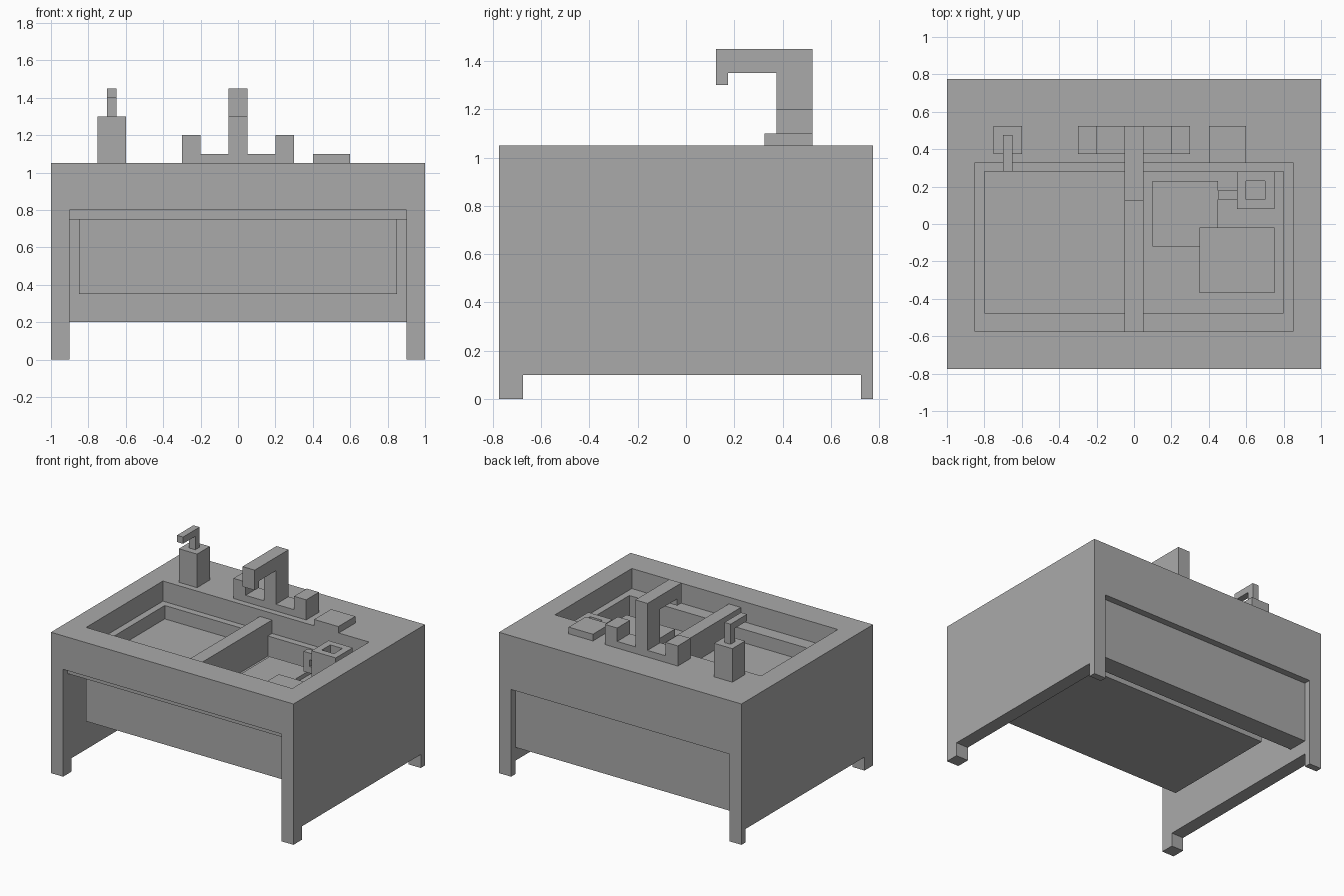
import bpy

old = bpy.data.objects.get("Cube")
if old:
    bpy.data.objects.remove(old, do_unlink=True)

grey = bpy.data.materials.new("plain_grey")
grey.use_nodes = True
GREY = (0.4, 0.4, 0.4, 1)
grey.diffuse_color = GREY
grey.node_tree.nodes["Principled BSDF"].inputs["Base Color"].default_value = GREY


def box(name, x, y, z):
    """Axis-aligned box from (low, high) ranges."""
    lo, hi = zip(x, y, z)
    corners = [(a, b, c) for a in x for b in y for c in z]
    faces = [(0, 1, 3, 2), (4, 6, 7, 5), (0, 4, 5, 1),
             (2, 3, 7, 6), (0, 2, 6, 4), (1, 5, 7, 3)]
    mesh = bpy.data.meshes.new(name)
    mesh.from_pydata(corners, [], faces)
    mesh.materials.append(grey)
    ob = bpy.data.objects.new(name, mesh)
    bpy.context.collection.objects.link(ob)
    return ob


def combine(ob, operation, *ranges):
    """Cut boxes out of an object, or fuse boxes onto it."""
    for r in ranges:
        tool = box("helper", *r)
        tool.hide_render = True
        mod = ob.modifiers.new("shape", 'BOOLEAN')
        mod.operation, mod.solver, mod.object = operation, 'EXACT', tool
        bpy.context.view_layer.objects.active = ob
        bpy.ops.object.modifier_apply(modifier=mod.name)
        bpy.data.objects.remove(tool, do_unlink=True)
    return ob


# Cabinet: solid block with knee space, recessed panels, feet and sink opening
inner = (-0.9, 0.9)
cabinet = box("cabinet", (-1, 1), (-0.775, 0.775), (0, 1.05))
combine(cabinet, 'DIFFERENCE',
        (inner, (-2, 0.575), (-1, 0.75)),
        (inner, (-2, -0.725), (-1, 0.8)),
        (inner, (0.5, 2), (-1, 0.2)),
        (inner, (0.725, 2), (-1, 0.65)),
        ((-2, 2), (-0.675, 0.725), (-1, 0.1)),
        ((-0.85, 0.85), (-0.575, 0.33), (0.5, 2)))

# Basin with a lowered rim, split by a divider
basin = box("basin", (-0.85, 0.85), (-0.575, 0.33), (0.35, 0.9))
combine(basin, 'DIFFERENCE',
        ((-0.8, -0.05), (-0.475, 0.28), (0.8, 2)),
        ((0.05, 0.8), (-0.475, 0.28), (0.75, 2)))
combine(basin, 'UNION', ((-0.05, 0.05), (-0.575, 0.33), (0.85, 1.0)))

# Dishes in the right half
box("lower_plate", (0.1, 0.45), (-0.12, 0.23), (0.75, 0.78))
box("upper_plate", (0.35, 0.75), (-0.37, -0.02), (0.75, 0.81))
cup = box("cup", (0.55, 0.75), (0.08, 0.28), (0.75, 1.0))
combine(cup, 'DIFFERENCE', ((0.6, 0.7), (0.13, 0.23), (0.82, 2)))
handle = box("cup_handle", (0.45, 0.55), (0.13, 0.18), (0.8, 0.95))
combine(handle, 'DIFFERENCE', ((0.5, 0.6), (0, 1), (0.85, 0.9)))

# Tap with two handles and a hooked spout
depth = (0.375, 0.525)
tap = box("tap", (-0.3, 0.3), depth, (1.05, 1.1))
combine(tap, 'UNION',
        ((-0.3, -0.2), depth, (1.05, 1.2)),
        ((0.2, 0.3), depth, (1.05, 1.2)),
        ((-0.05, 0.05), depth, (1.05, 1.45)),
        ((-0.05, 0.05), (0.125, 0.525), (1.35, 1.45)),
        ((-0.05, 0.05), (0.125, 0.175), (1.3, 1.45)))

# Soap dispenser and soap bar
box("soap_bottle", (-0.75, -0.6), depth, (1.05, 1.3))
pump = box("soap_pump", (-0.7, -0.65), (0.425, 0.475), (1.3, 1.45))
combine(pump, 'UNION', ((-0.7, -0.65), (0.28, 0.475), (1.4, 1.45)))
box("soap_bar", (0.4, 0.6), (0.325, 0.525), (1.05, 1.1))
